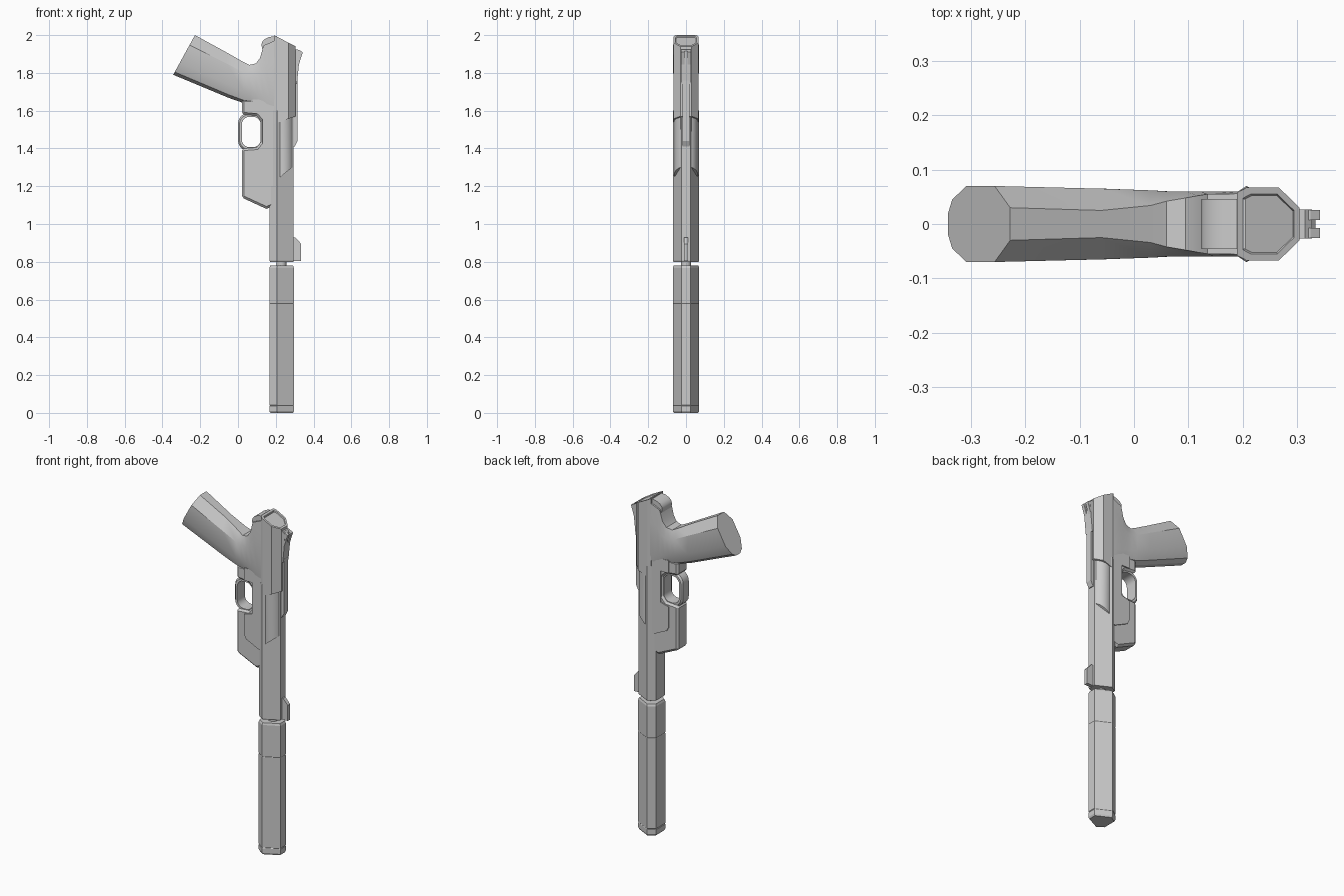
import bpy, bmesh, math

if "Cube" in bpy.data.objects:
    bpy.data.objects.remove(bpy.data.objects["Cube"])


def loft(name, rings, closed=False):
    """Skin a list of equal-length point rings; cap the ends unless closed."""
    bm = bmesh.new()
    vs = [[bm.verts.new(p) for p in r] for r in rings]
    n = len(vs[0])
    pairs = list(zip(vs, vs[1:])) + ([(vs[-1], vs[0])] if closed else [])
    for a, b in pairs:
        for i in range(n):
            j = (i + 1) % n
            bm.faces.new((a[i], a[j], b[j], b[i]))
    if not closed:
        bm.faces.new(vs[0])
        bm.faces.new(vs[-1])
    bmesh.ops.recalc_face_normals(bm, faces=bm.faces)
    me = bpy.data.meshes.new(name)
    bm.to_mesh(me)
    bm.free()
    ob = bpy.data.objects.new(name, me)
    bpy.context.collection.objects.link(ob)
    return ob


def plate(name, profile, half, bevel=0):
    """Side profile (x, z) extruded evenly to both sides of y = 0."""
    ob = loft(name, [[(x, s * half, z) for x, z in profile] for s in (-1, 1)])
    if bevel:
        m = ob.modifiers.new("bevel", "BEVEL")
        m.width, m.segments, m.limit_method = bevel, 1, "ANGLE"
        m.angle_limit = math.radians(50)
    return ob


def mirror(half):
    """Complete a half section (x, y) across y = 0."""
    return half + [(x, -y) for x, y in reversed(half)]


def smooth(ob, deg):
    bpy.ops.object.select_all(action="DESELECT")
    ob.select_set(True)
    bpy.context.view_layer.objects.active = ob
    bpy.ops.object.shade_smooth_by_angle(angle=math.radians(deg))


CX = 0.23
HEX = mirror([(0.166, 0.043), (0.207, 0.07), (0.296, 0.025)])


def hex_body(name, levels):
    return loft(name, [[(CX + (x - CX) * s, y * s, z) for x, y in HEX] for z, s in levels])


# suppressor with end cap and seam grooves
hex_body("suppressor", [(0, 0.92), (0.01, 1), (0.037, 1), (0.04, 0.96), (0.043, 1),
                        (0.577, 1), (0.58, 0.98), (0.583, 1), (0.768, 1), (0.78, 0.93)])

# barrel neck between suppressor and slide
circle = [(math.cos(i * math.pi / 12), math.sin(i * math.pi / 12)) for i in range(24)]
smooth(loft("barrel_neck", [[(CX + 0.026 * c, 0.026 * s, z) for c, s in circle]
                            for z in (0.77, 0.81)]), 40)

# front half of slide and frame rail
hex_body("slide_front", [(0.8, 0.95), (0.806, 0.985), (1.6, 0.985)])

# rounded barrel shroud with slanted front end
smooth(loft("barrel_shroud", [[(0.235 + 0.06 * c, 0.063 * s,
                                1.57 if top else 1.25 + (0.06 * c + 0.01) * 0.8)
                               for c, s in circle] for top in (0, 1)]), 40)

# rear slide: slanted ends, inset back plate
REAR = mirror([(0.19, 0.058), (0.207, 0.067), (0.267, 0.067), (0.305, 0.03)])


def rear_top(shrink, drop):
    return [(0.25 + (x - 0.25) * shrink, y * shrink,
             2.0 - (0.25 + (x - 0.25) * shrink - 0.19) * 0.52 - drop) for x, y in REAR]


loft("slide_rear", [[(x, y, 1.53 + (x - 0.19) * 0.35) for x, y in REAR],
                    rear_top(1, 0), rear_top(0.82, 0), rear_top(0.78, 0.006)])

# grip and upper frame: lofted from front strap to back strap
# columns: front point, back point, half width, back flat half width
GRIP = [(-0.343, 1.79, -0.228, 2.0, 0.07, 0.03),
        (-0.05, 1.668, -0.06, 1.908, 0.065, 0.025),
        (0.03, 1.64, 0.03, 1.857, 0.062, 0.034),
        (0.07, 1.635, 0.06, 1.842, 0.06, 0.042),
        (0.1, 1.62, 0.095, 1.85, 0.06, 0.048),
        (0.14, 1.59, 0.117, 1.88, 0.06, 0.052),
        (0.185, 1.545, 0.135, 1.945, 0.06, 0.055),
        (0.212, 1.535, 0.205, 1.975, 0.06, 0.056)]
rings = []
for fx, fz, bx, bz, w, flat in GRIP:
    sec = mirror([(0, 0.018), (0.07, 0.045), (0.3, w), (0.75, w), (1, flat)])
    rings.append([(fx + (bx - fx) * t, y, fz + (bz - fz) * t) for t, y in sec])
smooth(loft("grip_frame", rings), 25)

# tail over the web of the hand
smooth(plate("frame_tail", [(0.14, 1.89), (0.124, 1.945), (0.127, 1.963), (0.14, 1.978),
                            (0.165, 1.99), (0.205, 1.995), (0.205, 1.89)], 0.046), 35)

# lower frame wrapped behind the trigger opening
plate("lower_frame", [(0.02, 1.4), (0.02, 1.14), (0.15, 1.08), (0.2, 1.1), (0.2, 1.66),
                      (0.02, 1.66), (0.02, 1.58), (0.098, 1.572), (0.122, 1.545),
                      (0.122, 1.435), (0.098, 1.406)], 0.047, 0.012)

# raised side panels of the lower frame
plate("frame_panel", [(0.077, 1.385), (0.077, 1.265), (0.09, 1.24), (0.175, 1.2),
                      (0.2, 1.2), (0.2, 1.6), (0.13, 1.6), (0.13, 1.4)], 0.054)
plate("frame_panel_upper", [(0.077, 1.585), (0.2, 1.585), (0.2, 1.66), (0.077, 1.66)], 0.054)


# trigger guard: rounded ring
def rounded(cx, cz, hx, hz, r):
    pts = []
    for k, (sx, sz) in enumerate([(1, 1), (-1, 1), (-1, -1), (1, -1)]):
        for i in range(6):
            a = math.pi / 2 * (k + i / 5)
            pts.append((cx + sx * (hx - r) + r * math.cos(a),
                        cz + sz * (hz - r) + r * math.sin(a)))
    return pts


outer = rounded(0.07, 1.487, 0.07, 0.1, 0.055)
edge = rounded(0.07, 1.487, 0.062, 0.092, 0.05)
inner = rounded(0.07, 1.487, 0.05, 0.08, 0.04)
guard = loft("trigger_guard", [[(x, y, z) for x, z in prof] for prof, y in
                               [(outer, -0.026), (edge, -0.036), (inner, -0.036),
                                (inner, 0.036), (edge, 0.036), (outer, 0.026)]], closed=True)
smooth(guard, 30)

# front sight
plate("front_sight", [(0.285, 0.803), (0.334, 0.803), (0.334, 0.895), (0.305, 0.928),
                      (0.285, 0.928)], 0.011)

# sight rib and rear sight with notch
plate("sight_rib", [(0.285, 1.41), (0.3, 1.41), (0.315, 1.44), (0.315, 1.76), (0.285, 1.76)],
      0.018)
plate("rear_sight_base", [(0.29, 1.74), (0.312, 1.74), (0.322, 1.84), (0.328, 1.915),
                          (0.315, 1.925), (0.29, 1.925)], 0.027)
for side, name in ((-1, "rear_sight_left"), (1, "rear_sight_right")):
    loft(name, [[(x, side * y, z) for x, z in
                 [(0.312, 1.83), (0.321, 1.84), (0.343, 1.91), (0.325, 1.92), (0.312, 1.92)]]
                for y in (0.007, 0.026)])
